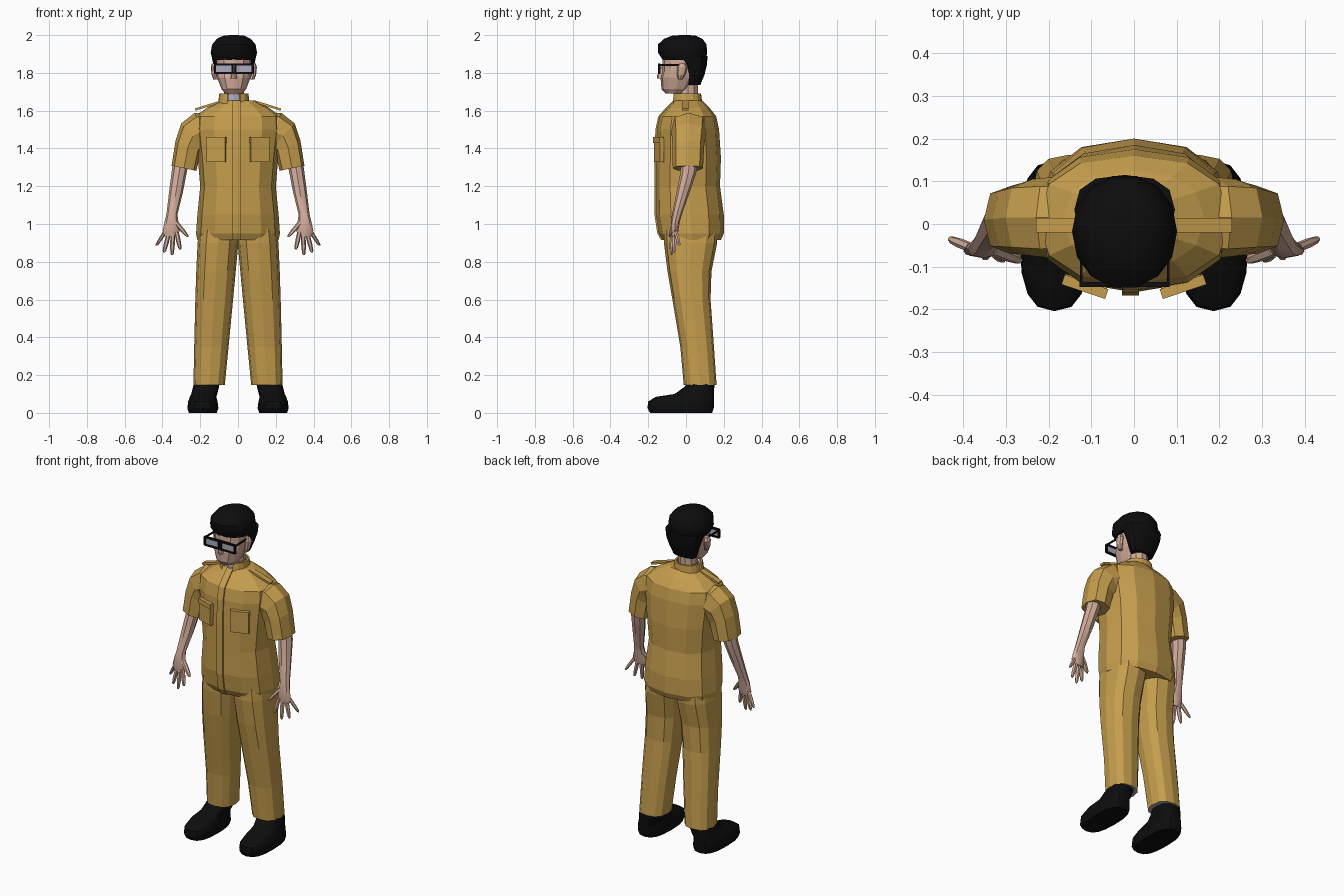
import bpy, bmesh, math
from mathutils import Vector


def material(name, r, g, b):
    m = bpy.data.materials.new(name)
    m.diffuse_color = (r, g, b, 1)
    return m


TAN = material("khaki cloth", 0.56, 0.34, 0.075)
SKIN = material("skin", 0.64, 0.41, 0.32)
BLACK = material("black", 0.004, 0.004, 0.004)
PALE = material("pale lavender", 0.40, 0.40, 0.52)


def span(z, x0, x1, y0, y1):
    """Horizontal ring from its extents."""
    return ((x0 + x1) / 2, (y0 + y1) / 2, z, (x1 - x0) / 2, (y1 - y0) / 2, 0)


def loft(name, rings, mat, n=12, p=0.85, caps=True, smooth=False):
    """Skin rings (cx, cy, cz, rx, ry, tilt); p=0 with n=4 gives rectangles."""
    bm = bmesh.new()
    phase = math.pi / 4 if p == 0 else 0
    loops = []
    for cx, cy, cz, rx, ry, tilt in rings:
        loop = []
        for i in range(n):
            a = phase + math.tau * i / n
            c, s = math.cos(a), math.sin(a)
            u = rx * math.copysign(abs(c) ** p, c) if abs(c) > 1e-6 else 0
            v = ry * math.copysign(abs(s) ** p, s) if abs(s) > 1e-6 else 0
            loop.append(bm.verts.new((cx + u * math.cos(tilt), cy + v, cz + u * math.sin(tilt))))
        loops.append(loop)
    for a, b in zip(loops, loops[1:]):
        for i in range(n):
            j = (i + 1) % n
            bm.faces.new((a[i], a[j], b[j], b[i]))
    if caps:
        bm.faces.new(loops[0])
        bm.faces.new(loops[-1])
    bmesh.ops.recalc_face_normals(bm, faces=bm.faces)
    me = bpy.data.meshes.new(name)
    bm.to_mesh(me)
    bm.free()
    me.materials.append(mat)
    ob = bpy.data.objects.new(name, me)
    bpy.context.collection.objects.link(ob)
    if smooth:
        bpy.ops.object.select_all(action='DESELECT')
        ob.select_set(True)
        bpy.context.view_layer.objects.active = ob
        bpy.ops.object.shade_smooth_by_angle(angle=math.radians(35))
    return ob


def box(name, center, size, mat, rot=(0, 0, 0)):
    sx, sy, sz = (d / 2 for d in size)
    ob = loft(name, [(0, 0, -sz, sx, sy, 0), (0, 0, sz, sx, sy, 0)], mat, 4, 0)
    ob.location = center
    ob.rotation_euler = rot
    return ob


# shirt body: height, half width, front y, back y
BODY = [(0.915, .215, -.125, .185), (0.95, .222, -.145, .2), (1.05, .215, -.16, .2),
        (1.2, .2, -.16, .18), (1.35, .213, -.16, .185), (1.5, .23, -.155, .175),
        (1.57, .225, -.14, .16), (1.615, .165, -.1, .125), (1.655, .085, -.06, .085)]
loft("shirt", [span(z, -w, w, f, b) for z, w, f, b in BODY], TAN, 12)
loft("button_strip", [span(z, -.028, .012, f - .007, f + .02) for z, w, f, b in BODY],
     TAN, 4, 0)

HX = -.022  # head centre line

# collar with a front opening, and the undershirt inside it
collar = loft("collar", [span(1.625, HX - .085, HX + .085, -.078, .088),
                         span(1.69, HX - .077, HX + .077, -.07, .08),
                         span(1.69, HX - .066, HX + .066, -.06, .07),
                         span(1.625, HX - .07, HX + .07, -.062, .073)],
              TAN, 16, 0.9, caps=False)
bm = bmesh.new()
bm.from_mesh(collar.data)
gap = [f for f in bm.faces if f.calc_center_median().y < -.055
       and abs(f.calc_center_median().x - HX) < .025]
bmesh.ops.delete(bm, geom=gap, context='FACES')
bm.to_mesh(collar.data)
bm.free()
loft("undershirt", [span(1.62, HX - .062, HX + .062, -.058, .066),
                    span(1.685, HX - .057, HX + .057, -.052, .066)], PALE, 12, 1)

# neck and head
loft("neck", [span(1.6, HX - .055, HX + .055, -.045, .065),
              span(1.76, HX - .052, HX + .052, -.045, .065)], SKIN, 10, 1)
loft("head", [span(1.69, HX - .045, HX + .045, -.108, -.02),
              span(1.715, HX - .066, HX + .066, -.13, .02),
              span(1.775, HX - .088, HX + .088, -.135, .06),
              span(1.81, HX - .092, HX + .092, -.126, .08),
              span(1.9, HX - .092, HX + .092, -.125, .08),
              span(1.95, HX - .07, HX + .07, -.09, .06)], SKIN, 12, 0.85)
loft("nose", [span(1.77, HX - .017, HX + .017, -.152, -.11),
              span(1.785, HX - .015, HX + .015, -.154, -.11),
              span(1.835, HX - .007, HX + .007, -.132, -.11)], SKIN, 8, 1)

# hair: crown cap and the back of the head
loft("hair_crown", [span(z, HX - w, HX + w, f, b) for z, w, f, b in [
    (1.868, .112, -.125, .108), (1.905, .123, -.15, .115), (1.95, .115, -.152, .112),
    (1.98, .09, -.12, .09), (1.997, .055, -.075, .055), (2.0, .02, -.03, .02)]],
     BLACK, 14, 0.95, smooth=True)
loft("hair_back", [span(z, HX - w, HX + w, f, b) for z, w, f, b in [
    (1.735, .072, .005, .075), (1.79, .092, -.005, .098), (1.84, .108, -.015, .11),
    (1.89, .118, -.05, .115)]], BLACK, 12, 0.8, smooth=True)

# glasses
GZ, GY = 1.822, -.142
for name, z in (("glasses_top", 1.845), ("glasses_bottom", 1.799)):
    box(name, (HX, GY, z), (.208, .012, .011), BLACK)
for i, x in enumerate((-.1, -.008, .008, .1)):
    box("glasses_post", (HX + x, GY, GZ), (.011, .012, .05), BLACK)
for s in (1, -1):
    box("lens", (HX + s * .054, GY, GZ), (.085, .004, .04), PALE)
    box("glasses_arm", (HX + s * .102, -.075, 1.842), (.006, .14, .01), BLACK)
    # ears
    loft("ear", [(HX + s * x, y, z, .014, r, 0) for x, y, z, r in [
        (.095, -.03, 1.765, .01), (.104, -.026, 1.79, .022),
        (.108, -.02, 1.83, .028), (.102, -.02, 1.85, .014)]], SKIN, 8, 1)

for s in (1, -1):
    # short sleeve
    loft("sleeve", [(s * x, y, z, r, ry, s * t) for x, y, z, r, ry, t in [
        (.13, .015, 1.49, .10, .09, 1.5), (.19, .015, 1.488, .108, .095, 1.2),
        (.238, .015, 1.468, .09, .09, .8), (.264, .012, 1.41, .073, .084, .4),
        (.286, .01, 1.295, .067, .08, .2)]], TAN, 8, 0.75)
    # forearm and palm
    loft("forearm", [(s * x, y, z, rx, ry, 0) for x, y, z, rx, ry in [
        (.3, .02, 1.34, .043, .045), (.312, .012, 1.27, .04, .042),
        (.328, -.015, 1.17, .037, .035), (.35, -.048, 1.05, .029, .026),
        (.352, -.056, 1.015, .036, .024), (.354, -.06, .965, .045, .02),
        (.353, -.062, .935, .036, .013)]], SKIN, 8, 1, smooth=True)
    # thumb and fingers
    for name, a, b, r in [
            ("thumb", (.33, -.06, 1.01), (.266, -.085, .932), .015),
            ("index_finger", (.325, -.068, .955), (.306, -.083, .865), .0125),
            ("middle_finger", (.345, -.064, .95), (.349, -.078, .835), .0125),
            ("ring_finger", (.367, -.06, .95), (.392, -.064, .848), .0125),
            ("little_finger", (.383, -.055, .965), (.432, -.035, .885), .0115)]:
        a, b = Vector(a), Vector(b)
        pts = [a.lerp(b, t) for t in (0, .55, .9, 1)]
        loft(name, [(s * q.x, q.y, q.z, r * k, r * k, 0)
                    for q, k in zip(pts, (1, 1, .75, .35))], SKIN, 6, 1, smooth=True)

    # chest pocket with flap, and shoulder strap
    box("pocket", (s * .115, -.143, 1.39), (.103, .022, .125), TAN, (0, 0, s * .32))
    box("pocket_flap", (s * .115, -.147, 1.445), (.108, .024, .03), TAN, (0, 0, s * .32))
    box("shoulder_strap", (s * .158, -.003, 1.627), (.145, .034, .012), TAN, (0, s * .3, 0))

    # trouser leg with a pale lining seen from below
    rings = [span(z, x0, x1, f, b) for z, x0, x1, f, b in [
        (.147, .07, .236, -.012, .162), (.35, .05, .232, -.03, .148),
        (.6, .026, .226, -.072, .13), (.75, .012, .221, -.098, .135),
        (.9, -.002, .214, -.117, .165), (.97, -.002, .205, -.117, .165)]]
    rings = [(s * r[0],) + r[1:] for r in rings]
    leg = loft("trouser_leg", rings, TAN, 12, 0.8)
    leg.data.materials.append(PALE)
    for f in leg.data.polygons:
        if f.normal.z < -.9:
            f.material_index = 1

    # shoe
    shoe = [span(z, x0, x1, f, b) for z, x0, x1, f, b in [
        (0, .112, .26, -.19, .138), (.025, .104, .268, -.204, .147),
        (.06, .108, .264, -.2, .148), (.085, .115, .255, -.16, .148),
        (.1, .11, .247, -.06, .148), (.14, .1, .238, -.005, .15),
        (.175, .095, .225, .01, .15)]]
    loft("shoe", [(s * r[0],) + r[1:] for r in shoe], BLACK, 16, 0.75, smooth=True)
